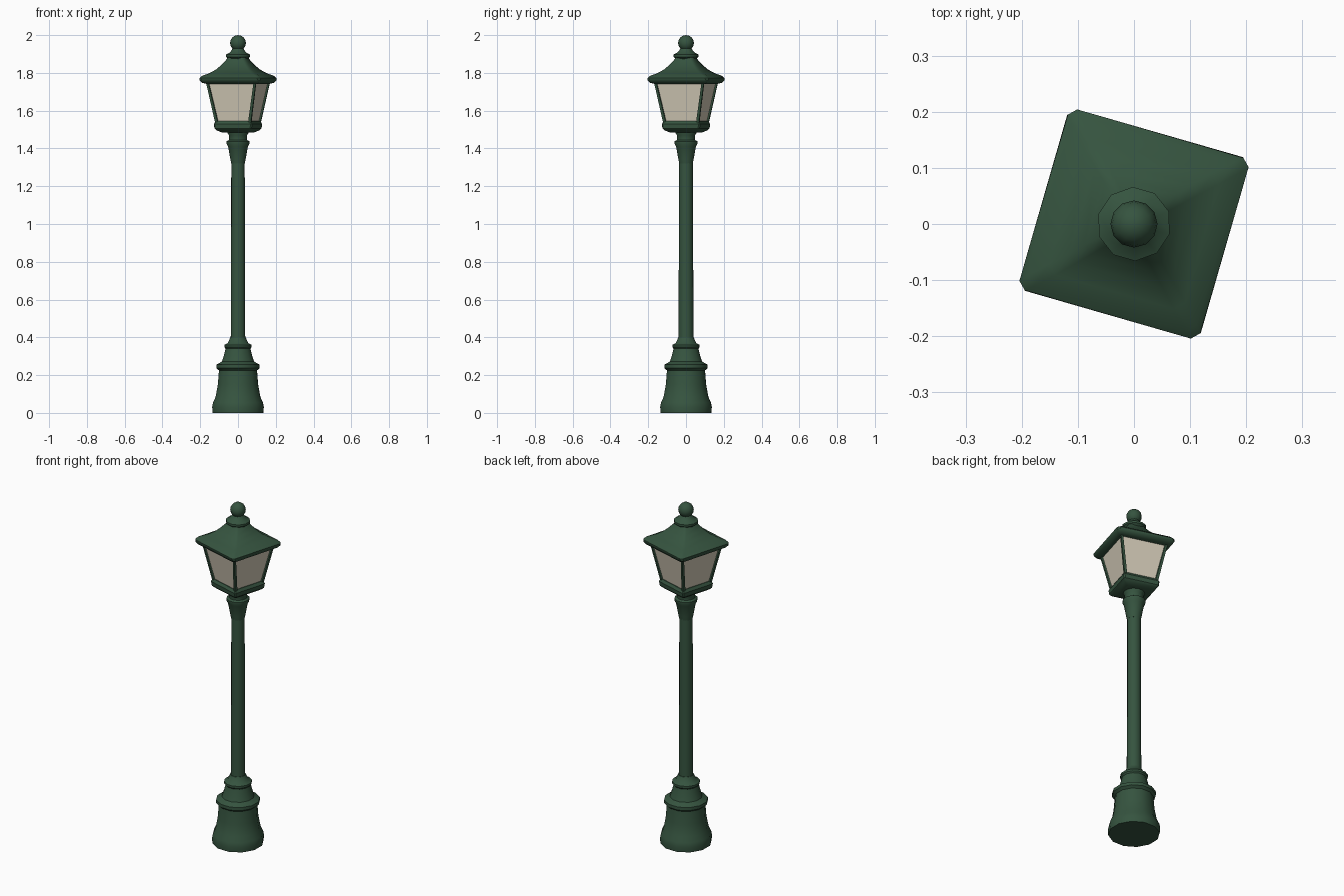
import bpy, bmesh, math

if "Cube" in bpy.data.objects:
    bpy.data.objects.remove(bpy.data.objects["Cube"])

TURN = math.radians(-16)   # the lantern head sits twisted on its post


def material(name, color):
    m = bpy.data.materials.new(name)
    m.use_nodes = True
    m.diffuse_color = color
    b = m.node_tree.nodes["Principled BSDF"]
    b.inputs["Base Color"].default_value = color
    b.inputs["Roughness"].default_value = 0.7
    return m


green = material("dark green paint", (0.036, 0.088, 0.050, 1))
cream = material("cream glass", (0.66, 0.60, 0.48, 1))


def finish(name, bm, angle, turn=0.0):
    bmesh.ops.recalc_face_normals(bm, faces=bm.faces)
    mesh = bpy.data.meshes.new(name)
    bm.to_mesh(mesh)
    bm.free()
    ob = bpy.data.objects.new(name, mesh)
    bpy.context.collection.objects.link(ob)
    mesh.materials.append(green)
    mesh.materials.append(cream)
    ob.rotation_euler.z = turn
    bpy.ops.object.select_all(action='DESELECT')
    ob.select_set(True)
    bpy.context.view_layer.objects.active = ob
    bpy.ops.object.shade_smooth_by_angle(angle=math.radians(angle))
    return ob


def loft(profile, sides, start=0.0, scale=1.0):
    """Stack regular rings of (radius, height) and cap both ends."""
    bm = bmesh.new()
    rings = []
    for r, z in profile:
        rings.append([bm.verts.new((r * scale * math.cos(start + math.tau * i / sides),
                                    r * scale * math.sin(start + math.tau * i / sides), z))
                      for i in range(sides)])
    for a, b in zip(rings, rings[1:]):
        for i in range(sides):
            j = (i + 1) % sides
            bm.faces.new((a[i], a[j], b[j], b[i]))
    bm.faces.new(rings[0])
    bm.faces.new(rings[-1])
    return bm


def turned(name, profile, sides=12, angle=40):
    return finish(name, loft(profile, sides, TURN), angle)


def square(profile):
    """Square rings given by half width."""
    return loft(profile, 4, math.pi / 4, math.sqrt(2))


def chamfer_corners(bm, width):
    """Cut the upright corner edges of a square loft."""
    edges = [e for e in bm.edges if abs(e.verts[0].co.z - e.verts[1].co.z) > 0.002]
    bmesh.ops.bevel(bm, geom=edges, offset=width, segments=1, affect='EDGES',
                    clamp_overlap=True)


# Flared pedestal with its two mouldings
turned("pedestal", [(0.138, 0), (0.141, 0.03), (0.136, 0.055), (0.122, 0.085),
                    (0.110, 0.15), (0.104, 0.225), (0.118, 0.237), (0.118, 0.255),
                    (0.088, 0.272), (0.078, 0.30), (0.068, 0.34), (0.075, 0.348),
                    (0.075, 0.36), (0.055, 0.37), (0.042, 0.40)])

# Slim post and the collar that carries the lantern
turned("post", [(0.040, 0.39), (0.038, 0.85), (0.037, 1.33)], 10)
turned("collar", [(0.037, 1.32), (0.042, 1.345), (0.054, 1.41), (0.062, 1.425),
                  (0.062, 1.438), (0.050, 1.445), (0.050, 1.47), (0.062, 1.49),
                  (0.062, 1.51)])

# Tray under the lantern
bm = square([(0.070, 1.484), (0.092, 1.495), (0.102, 1.505), (0.105, 1.530), (0.096, 1.545)])
chamfer_corners(bm, 0.006)
finish("lantern_tray", bm, 30, TURN)

# Tapered lantern body with four recessed panes
bm = square([(0.096, 1.525), (0.138, 1.755)])
walls = [f for f in bm.faces if abs(f.normal.z) < 0.5 and len({round(v.co.z, 3) for v in f.verts}) == 2]
bmesh.ops.recalc_face_normals(bm, faces=bm.faces)
bmesh.ops.inset_individual(bm, faces=walls, thickness=0.019, depth=0)
bmesh.ops.inset_individual(bm, faces=walls, thickness=0.002, depth=-0.008)
for f in walls:
    f.material_index = 1
finish("lantern_body", bm, 30, TURN)

# Concave hipped roof with a thick eave
bm = square([(0.140, 1.742), (0.158, 1.748), (0.167, 1.760), (0.167, 1.774), (0.156, 1.785),
             (0.125, 1.799), (0.095, 1.820), (0.072, 1.845), (0.052, 1.872), (0.044, 1.89)])
chamfer_corners(bm, 0.012)
finish("lantern_roof", bm, 40, TURN)

# Ring, neck and ball on top
turned("finial_ring", [(0.050, 1.872), (0.066, 1.885), (0.066, 1.897), (0.045, 1.908),
                       (0.034, 1.922), (0.026, 1.935)], 10)
bm = bmesh.new()
bmesh.ops.create_uvsphere(bm, u_segments=12, v_segments=8, radius=0.042)
bmesh.ops.translate(bm, verts=bm.verts, vec=(0, 0, 1.958))
finish("finial_ball", bm, 60)
